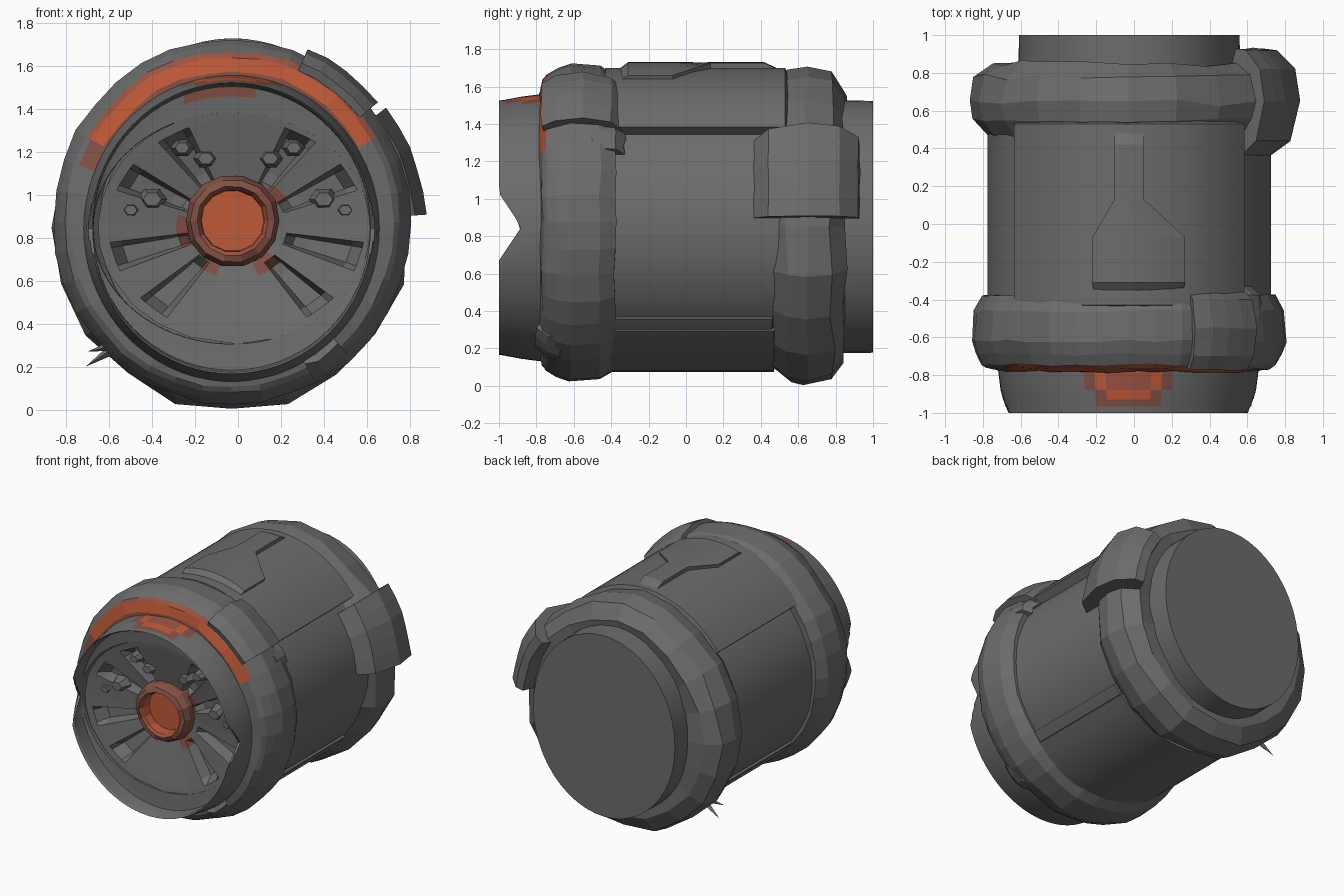
import bpy, bmesh, random
from math import sin, cos, radians, degrees, atan2
from mathutils import Vector

random.seed(4)
cube = bpy.data.objects.get("Cube")
if cube:
    bpy.data.objects.remove(cube)


def material(name, color):
    m = bpy.data.materials.new(name)
    m.use_nodes = True
    m.diffuse_color = (*color, 1)
    m.node_tree.nodes["Principled BSDF"].inputs["Base Color"].default_value = (*color, 1)
    return m


MATS = [material("dark grey metal", (0.15, 0.15, 0.15)),
        material("glowing orange", (0.52, 0.10, 0.04)),
        material("dull red brown", (0.22, 0.08, 0.06)),
        material("dim orange", (0.33, 0.085, 0.055))]
GREY, ORANGE, BROWN, DIM = range(4)


def finish(name, bm, smooth=None, closed=True):
    if closed:
        bmesh.ops.recalc_face_normals(bm, faces=bm.faces[:])
    me = bpy.data.meshes.new(name)
    bm.to_mesh(me)
    bm.free()
    for m in MATS:
        me.materials.append(m)
    ob = bpy.data.objects.new(name, me)
    bpy.context.collection.objects.link(ob)
    if smooth:
        bpy.ops.object.select_all(action='DESELECT')
        bpy.context.view_layer.objects.active = ob
        ob.select_set(True)
        bpy.ops.object.shade_smooth_by_angle(angle=radians(smooth))


def band(name, centre, radii, profile, a0=0, a1=360, n=36, rough=0, rule=None,
         smooth=None, bend=None, span=None):
    """Sweep a closed (y, scale) profile round an ellipse about the y axis."""
    bm = bmesh.new()
    full = a1 - a0 >= 360
    rows = []
    for i in range(n if full else n + 1):
        lump = 1 - random.random() * rough
        row = []
        for p in profile:
            y, sx, sz = p[0], p[1], p[-1]
            s, e = span(y) if span else (a0, a1)
            a = radians(s + (e - s) * i / n)
            k = lump * (1 - random.random() * rough * 0.5)
            co = Vector((centre[0] + radii[0] * sx * k * cos(a),
                         y + random.uniform(-rough, rough) * 0.4,
                         centre[1] + radii[1] * sz * k * sin(a)))
            row.append(bm.verts.new(bend(co) if bend else co))
        rows.append(row)
    m = len(profile)
    for i in range(n):
        r, s = rows[i], rows[(i + 1) % len(rows)]
        for j in range(m):
            k = (j + 1) % m
            f = bm.faces.new((r[j], r[k], s[k], s[j]))
            if rule:
                f.material_index = rule(a0 + (a1 - a0) * (i + 0.5) / n, j)
    if not full:
        bm.faces.new(rows[0])
        bm.faces.new(rows[-1][::-1])
    finish(name, bm, smooth)


def cylinder(name, centre, radii, y0, y1, n=48, mat=GREY, tip=1.0):
    """Capped elliptical cylinder along y."""
    bm = bmesh.new()
    ends = [[bm.verts.new((centre[0] + radii[0] * k * cos(radians(360 * i / n)), y,
                           centre[1] + radii[1] * k * sin(radians(360 * i / n))))
             for i in range(n)] for y, k in ((y0, 1), (y1, tip))]
    for i in range(n):
        j = (i + 1) % n
        bm.faces.new((ends[0][i], ends[0][j], ends[1][j], ends[1][i]))
    for e in ends:
        bm.faces.new(e)
    for f in bm.faces:
        f.material_index = mat
    finish(name, bm, 30)


# Main barrel and rear cap
AXIS = (-0.025, 0.85)
cylinder("barrel", AXIS, (0.75, 0.75), -0.6, 0.65)
cylinder("rear_cap", AXIS, (0.59, 0.68), 0.6, 1.0, tip=0.99)


# Armour shells over and under the barrel
def shell(name, y0, y1, a0, a1, radii, slope):
    band(name, AXIS, radii, [(y0, 0.85), (y0, 0.94), (y0 + slope, 1), (y1 - slope, 1),
                             (y1, 0.94), (y1, 0.85)], a0, a1, 16, smooth=25)


shell("top_shell", -0.45, 0.55, 39, 141, (0.785, 0.85), 0.02)
shell("bottom_shell", -0.48, 0.48, 226, 314, (0.77, 0.775), 0.01)
for side, a in (("left", 314), ("right", 220)):
    shell("lower_rail_" + side, -0.48, 0.47, a, a + 6, (0.765, 0.765), 0.01)


# Raised tongue on the top shell, stepping wider towards the front
def tongue_span(y):
    t = min(max((0.13 - y) / 0.2, 0), 1)
    return 84 - 17 * t, 96 + 9 * t


for part, profile in (("rear", [(0.13, 1), (0.42, 1), (0.51, 0.95), (0.51, 0.92), (0.13, 0.92)]),
                      ("middle", [(-0.07, 1), (0.13, 1), (0.13, 0.92), (-0.07, 0.92)]),
                      ("front", [(-0.38, 0.92), (-0.38, 0.94), (-0.31, 1), (-0.07, 1),
                                 (-0.07, 0.92)])):
    band("top_tongue_" + part, AXIS, (0.757, 0.88), profile, 67, 105, 8, smooth=25,
         span=tongue_span)


# Rough front ring with a glowing arc on its front face
def arc_rule(a, j):
    if not 32 < a < 159:
        return GREY
    if a > 152:
        return BROWN if j in (6, 7) else GREY
    return {5: DIM, 6: ORANGE, 7: BROWN}.get(j, GREY)


band("front_ring", (-0.03, 0.875), (0.85, 0.865),
     [(-0.38, 0.8), (-0.38, 0.93), (-0.46, 0.985), (-0.62, 1.0), (-0.69, 0.97),
      (-0.745, 0.935), (-0.765, 0.905), (-0.78, 0.825), (-0.785, 0.79), (-0.74, 0.74)],
     rough=0.02, rule=arc_rule)

# Rough rear ring
band("rear_ring", (-0.03, 0.848), (0.86, 0.873),
     [(0.45, 0.8), (0.45, 0.88), (0.55, 0.975), (0.64, 1.0), (0.78, 0.965),
      (0.85, 0.85), (0.84, 0.68), (0.6, 0.66)], n=20, rough=0.045)

# Clamps wrapped on the rings
band("rear_clamp", (-0.03, 0.845), (0.845, 0.845),
     [(0.36, 0.9), (0.44, 1.02), (0.65, 1.085), (0.82, 1.05), (0.92, 0.94), (0.93, 0.86),
      (0.84, 0.82), (0.45, 0.84)], 4, 38, 5, rough=0.01)
band("front_clamp", (-0.03, 0.87), (0.845, 0.86),
     [(-0.34, 0.92), (-0.4, 1.0), (-0.55, 1.045), (-0.7, 1.015), (-0.775, 0.96),
      (-0.76, 0.915), (-0.4, 0.86)], 39, 66, 4, rough=0.01)
band("clamp_stub", (-0.03, 0.87), (0.845, 0.86),
     [(-0.33, 0.9), (-0.38, 0.97), (-0.5, 0.99), (-0.5, 0.88)], 29, 40, 3, rough=0.03)
band("lower_clamp", (-0.03, 0.87), (0.845, 0.86),
     [(-0.6, 0.95), (-0.67, 0.995), (-0.74, 0.97), (-0.8, 0.9), (-0.78, 0.84), (-0.6, 0.86)],
     298, 312, 3, rough=0.03)


# Front collar: notched on both sides, glow patch on top
def notch(co):
    cut = 0.12 * (1 - abs(co.z - 0.85) / 0.18)
    if abs(co.x + 0.03) > 0.4 and cut > 0 and co.y < -0.88:
        co.y = max(co.y, -1 + cut)
    return co


def patch_rule(a, j):
    off = abs(a - 90)
    if j == 1 and off < 19:
        return DIM if off < 10 else (ORANGE if off < 14 else BROWN)
    if j == 2 and off < 17:
        return ORANGE if off < 10 else BROWN
    if j == 3 and off < 14:
        return BROWN
    return BROWN if j == 7 and 81 < a < 109 else GREY


band("front_collar", (-0.03, 0.845), (0.69, 0.715),
     [(-0.65, 1.0), (-0.77, 1.0), (-0.88, 0.98), (-0.93, 0.967), (-0.965, 0.958), (-1.0, 0.95),
      (-0.985, 0.938), (-0.88, 0.937, 0.925), (-0.875, 0.936, 0.86), (-0.87, 0.935, 0.755),
      (-0.65, 0.93, 0.75)],
     n=72, rule=patch_rule, smooth=25, bend=notch)

# Dished front grille with radial slots
SLOTS = [28, 60, 120, 152, 196, 229, 311, 344]
bm = bmesh.new()
spokes = [(s + d, abs(d) < 6) for s in SLOTS for d in (-8, -5, 5, 8)]
spokes += [(a, False) for a in (2, 44, 78, 90, 102, 136, 166, 178, 250, 270, 290)]
spokes.sort()
levels = [(0.2, -0.77), (0.36, -0.79), (0.44, -0.8), (0.84, -0.85), (0.92, -0.86), (1.0, -0.868)]
grid = [[bm.verts.new((-0.005 + 0.648 * r * cos(radians(a)),
                       y + (0.08 if cut and 0.4 < r < 0.9 else 0),
                       0.85 + 0.545 * r * sin(radians(a)))) for r, y in levels]
        for a, cut in spokes]
for i, row in enumerate(grid):
    nxt = grid[(i + 1) % len(grid)]
    for j in range(len(levels) - 1):
        f = bm.faces.new((row[j], row[j + 1], nxt[j + 1], nxt[j]))
        f.normal_update()
        if f.normal.y > 0:
            f.normal_flip()
        c = f.calc_center_median()
        a = degrees(atan2(c.z - 0.85, c.x)) % 360
        if j < 2 and any(lo < a < hi for lo, hi in
                         ((25, 55), (95, 115), (170, 205), (225, 245), (295, 318))):
            f.material_index = BROWN
finish("front_grille", bm, closed=False)
cylinder("grille_backing", AXIS, (0.62, 0.6), -0.73, -0.6)

# Broken studs on the upper grille
for side in (-1, 1):
    for x, z, r in ((0.15, 1.17, 0.06), (0.26, 1.22, 0.055), (0.4, 0.98, 0.07), (0.5, 0.93, 0.05)):
        cylinder("grille_stud", (side * x, z), (r, r * 0.8), -0.78, -0.86, n=6, tip=0.6)

# Central hub with glowing core
HUB = (-0.025, 0.88)
band("hub_ring", HUB, (0.225, 0.22),
     [(-0.74, 1.0), (-0.83, 1.0), (-0.88, 0.9), (-0.89, 0.76), (-0.865, 0.68), (-0.74, 0.65)],
     n=14, rough=0.03, rule=lambda a, j: {4: ORANGE, 3: DIM}.get(j, BROWN))
cylinder("hub_core", HUB, (0.155, 0.15), -0.8, -0.74, n=32, mat=ORANGE)

# Torn spikes low on the rear ring
for tip in ((-0.71, 0.62, 0.2), (-0.7, 0.55, 0.27)):
    base, end = Vector((-0.54, 0.6, 0.31)), Vector(tip)
    bm = bmesh.new()
    bmesh.ops.create_cone(bm, cap_ends=True, segments=4, radius1=0.035, radius2=0,
                          depth=(end - base).length)
    bm.transform((end - base).to_track_quat('Z', 'Y').to_matrix().to_4x4())
    bmesh.ops.translate(bm, verts=bm.verts[:], vec=(base + end) / 2)
    finish("torn_spike", bm)
